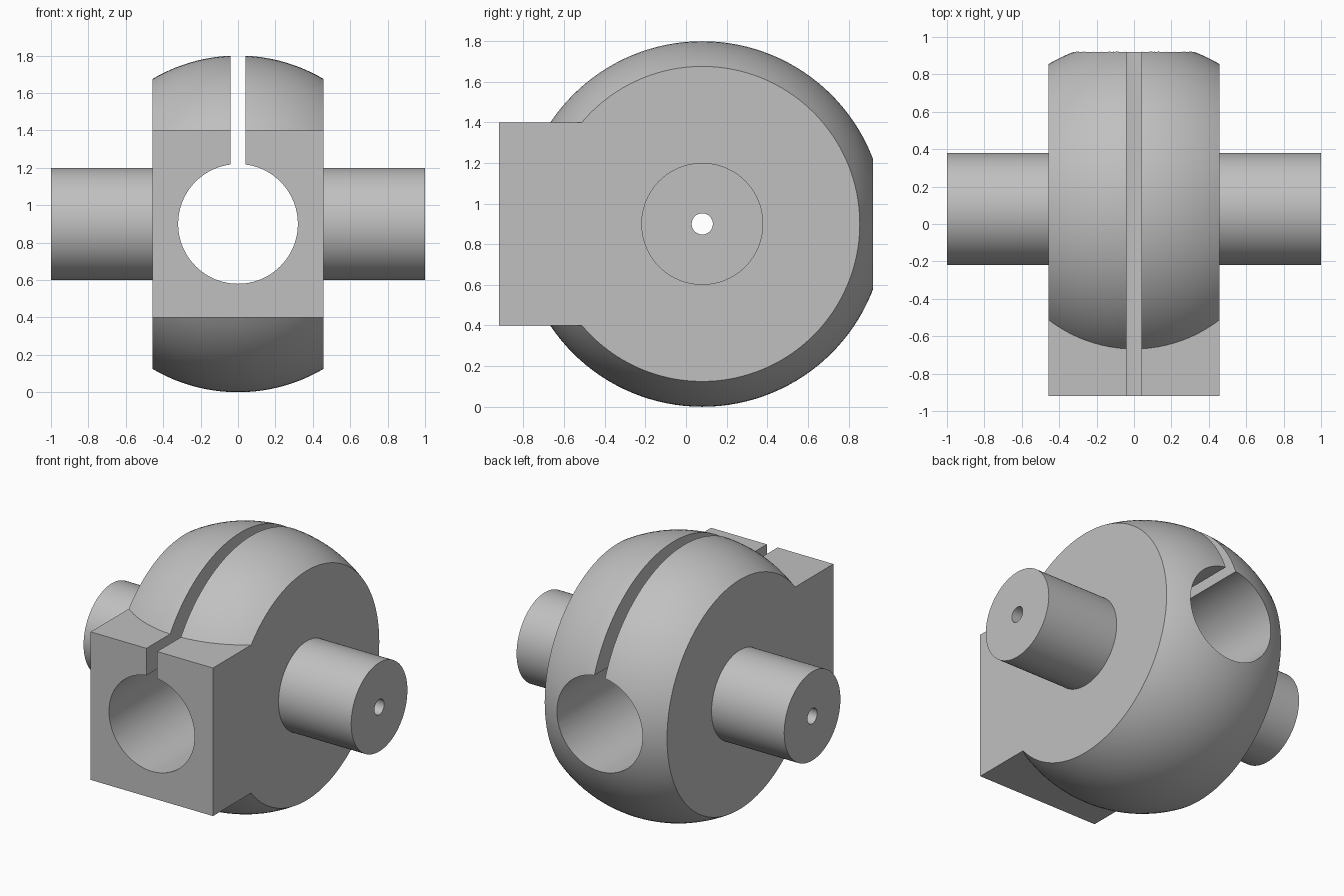
import bpy
import math

cube = bpy.data.objects.get("Cube")
if cube:
    bpy.data.objects.remove(cube, do_unlink=True)

CENTRE = (0, 0.08, 0.9)
HALF_WIDTH = 0.457
ALONG_X = (0, math.pi / 2, 0)
ALONG_Y = (math.pi / 2, 0, 0)

steel = bpy.data.materials.new("grey_steel")
steel.use_nodes = True
colour = (0.53, 0.53, 0.53, 1)
steel.diffuse_color = colour
steel.node_tree.nodes["Principled BSDF"].inputs["Base Color"].default_value = colour


def box(name, low, high):
    middle = [(a + b) / 2 for a, b in zip(low, high)]
    bpy.ops.mesh.primitive_cube_add(size=1, location=middle)
    ob = bpy.context.object
    ob.name = name
    ob.scale = [b - a for a, b in zip(low, high)]
    bpy.ops.object.transform_apply(location=False, rotation=False, scale=True)
    return ob


def cylinder(name, radius, length, rotation, location):
    bpy.ops.mesh.primitive_cylinder_add(vertices=96, radius=radius, depth=length,
                                        rotation=rotation, location=location)
    ob = bpy.context.object
    ob.name = name
    return ob


def combine(target, tool, operation):
    mod = target.modifiers.new(tool.name, "BOOLEAN")
    mod.operation = operation
    mod.solver = "EXACT"
    mod.object = tool
    bpy.ops.object.select_all(action="DESELECT")
    target.select_set(True)
    bpy.context.view_layer.objects.active = target
    bpy.ops.object.modifier_apply(modifier=mod.name)
    bpy.data.objects.remove(tool, do_unlink=True)


# Ball with its axis across the model
bpy.ops.mesh.primitive_uv_sphere_add(segments=128, ring_count=64, radius=0.9,
                                     location=CENTRE, rotation=ALONG_X)
body = bpy.context.object
body.name = "bored_pivot_body"

# Square clamp block at the front, then both trimmed to flat sides
combine(body, box("clamp_block", (-0.6, -0.92, 0.4), (0.6, 0, 1.4)), "UNION")
combine(body, box("side_trim", (-HALF_WIDTH, -2, -1), (HALF_WIDTH, 2, 3)), "INTERSECT")

# Side trunnions
combine(body, cylinder("trunnions", 0.3, 2, ALONG_X, CENTRE), "UNION")

# Main bore, pin hole and clamping slot
combine(body, cylinder("main_bore", 0.32, 4, ALONG_Y, (0, 0, 0.9)), "DIFFERENCE")
combine(body, cylinder("pin_hole", 0.052, 3, ALONG_X, CENTRE), "DIFFERENCE")
combine(body, box("clamp_slot", (-0.04, -2, 0.95), (0.04, 2, 3)), "DIFFERENCE")

# Finish
body.data.materials.clear()
body.data.materials.append(steel)
bpy.ops.object.select_all(action="DESELECT")
body.select_set(True)
bpy.context.view_layer.objects.active = body
bpy.ops.object.shade_smooth_by_angle(angle=math.radians(25))
